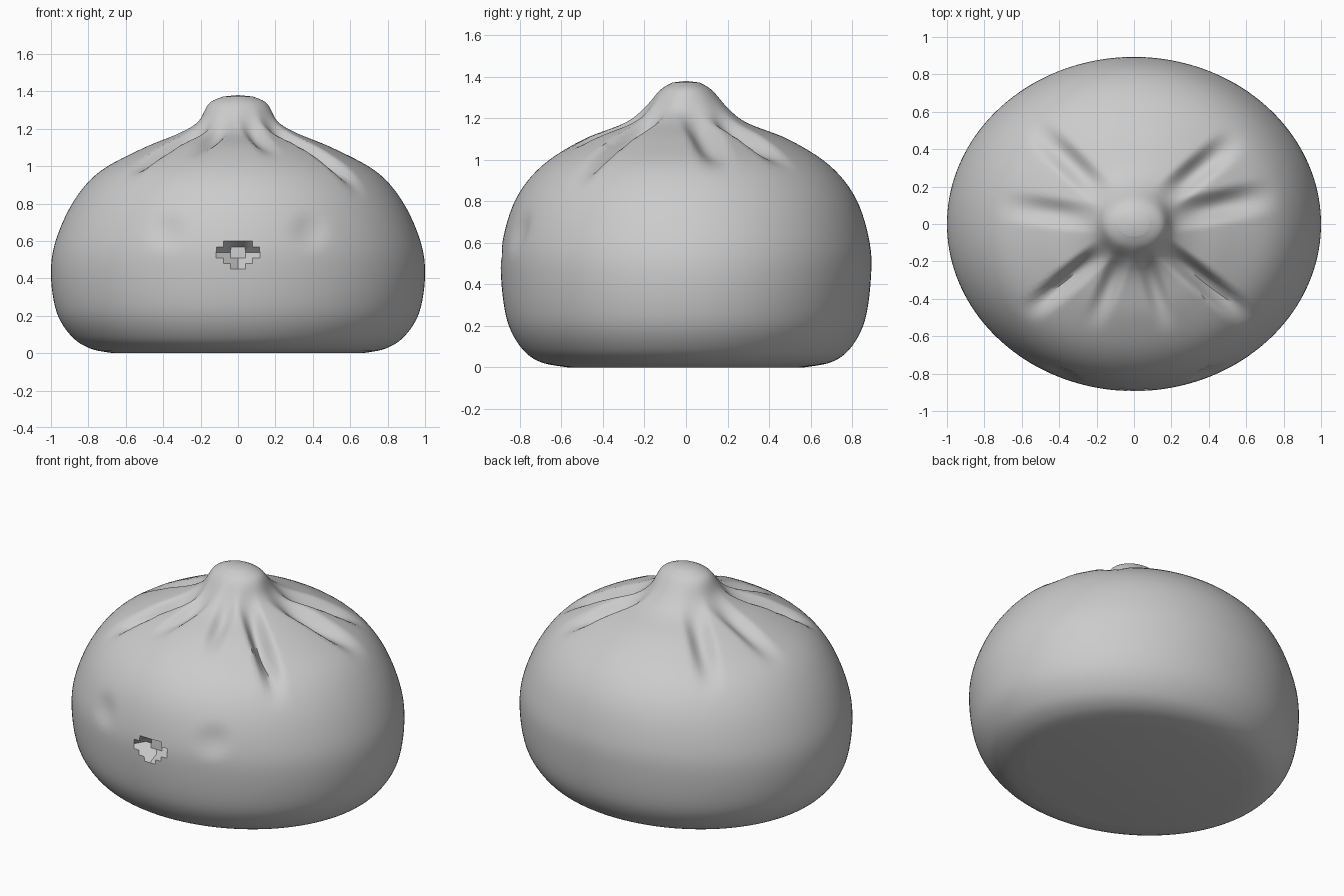
import bpy, bmesh, math
from mathutils import Vector

if "Cube" in bpy.data.objects:
    bpy.data.objects.remove(bpy.data.objects["Cube"])

# Lathe profile: half width in x, half depth in y, height
PROFILE = [(0.67, 0.57, 0.0), (0.79, 0.70, 0.025), (0.89, 0.79, 0.09), (0.97, 0.86, 0.22),
           (1.0, 0.89, 0.42), (0.975, 0.885, 0.60), (0.88, 0.82, 0.81), (0.74, 0.695, 0.97),
           (0.51, 0.50, 1.095), (0.32, 0.30, 1.175), (0.215, 0.21, 1.24),
           (0.155, 0.125, 1.335), (0.08, 0.065, 1.372)]
TOP = 1.38
SEGS, SUB = 160, 6

# Pleats seen from above: angle in degrees, start radius, end radius, half width, depth
PLEATS = [(-140, 0.22, 0.72, 0.075, 0.08), (-39, 0.20, 0.80, 0.075, 0.09),
          (12, 0.20, 0.75, 0.10, 0.06), (40, 0.22, 0.70, 0.09, 0.06),
          (136, 0.22, 0.75, 0.09, 0.05), (172, 0.20, 0.70, 0.09, 0.035),
          (-112, 0.18, 0.55, 0.07, 0.035), (-72, 0.18, 0.55, 0.07, 0.035)]


def spline(pts, n):
    out = []
    for i in range(len(pts) - 1):
        p0, p1 = Vector(pts[max(i - 1, 0)]), Vector(pts[i])
        p2, p3 = Vector(pts[i + 1]), Vector(pts[min(i + 2, len(pts) - 1)])
        for k in range(n):
            t = k / n
            out.append(0.5 * (2 * p1 + (p2 - p0) * t + (2 * p0 - 5 * p1 + 4 * p2 - p3) * t * t
                              + (3 * p1 - p0 - 3 * p2 + p3) * t ** 3))
    out.append(Vector(pts[-1]))
    return out


def bump(t):
    return (1 - t * t) ** 2 if abs(t) < 1 else 0.0


def shape(co):
    x, y, z = co
    # Folded pleats running out from the knot
    if z > 0.7:
        for ang, r0, r1, width, depth in PLEATS:
            c, s = math.cos(math.radians(ang)), math.sin(math.radians(ang))
            along, across = x * c + y * s, y * c - x * s
            mid, half = (r0 + r1) / 2, (r1 - r0) / 2 + 0.06
            co = co - Vector((c * 0.4, s * 0.4, 1)) * depth * bump((along - mid) / half) * bump(across / width)
    # Small mouth with soft cheeks on the front
    if y < -0.5:
        if math.hypot(x / 0.085, (z - 0.535) / 0.06) < 1:
            co = co + Vector((0, 0.07, 0))
        for side in (-1, 1):
            co = co + Vector((0, 0.02, 0)) * bump(math.hypot((x - side * 0.38) / 0.12, (z - 0.65) / 0.12))
    return co


# Dumpling body with knot
bm = bmesh.new()
rings = []
for rx, ry, z in spline(PROFILE, SUB):
    ring = []
    for i in range(SEGS):
        a = 2 * math.pi * i / SEGS
        p = Vector((rx * math.cos(a), ry * math.sin(a), max(z, 0.0)))
        ring.append(bm.verts.new(shape(p)))
    rings.append(ring)
for lo, hi in zip(rings, rings[1:]):
    for i in range(SEGS):
        j = (i + 1) % SEGS
        bm.faces.new((lo[i], lo[j], hi[j], hi[i]))
tip = bm.verts.new((0, 0, TOP))
for i in range(SEGS):
    bm.faces.new((rings[-1][i], rings[-1][(i + 1) % SEGS], tip))
bm.faces.new(list(reversed(rings[0])))
bmesh.ops.recalc_face_normals(bm, faces=bm.faces)
mesh = bpy.data.meshes.new("dumpling")
bm.to_mesh(mesh)
bm.free()
body = bpy.data.objects.new("dumpling", mesh)
bpy.context.collection.objects.link(body)
bpy.context.view_layer.objects.active = body
body.select_set(True)
bpy.ops.object.shade_smooth_by_angle(angle=math.radians(50))
